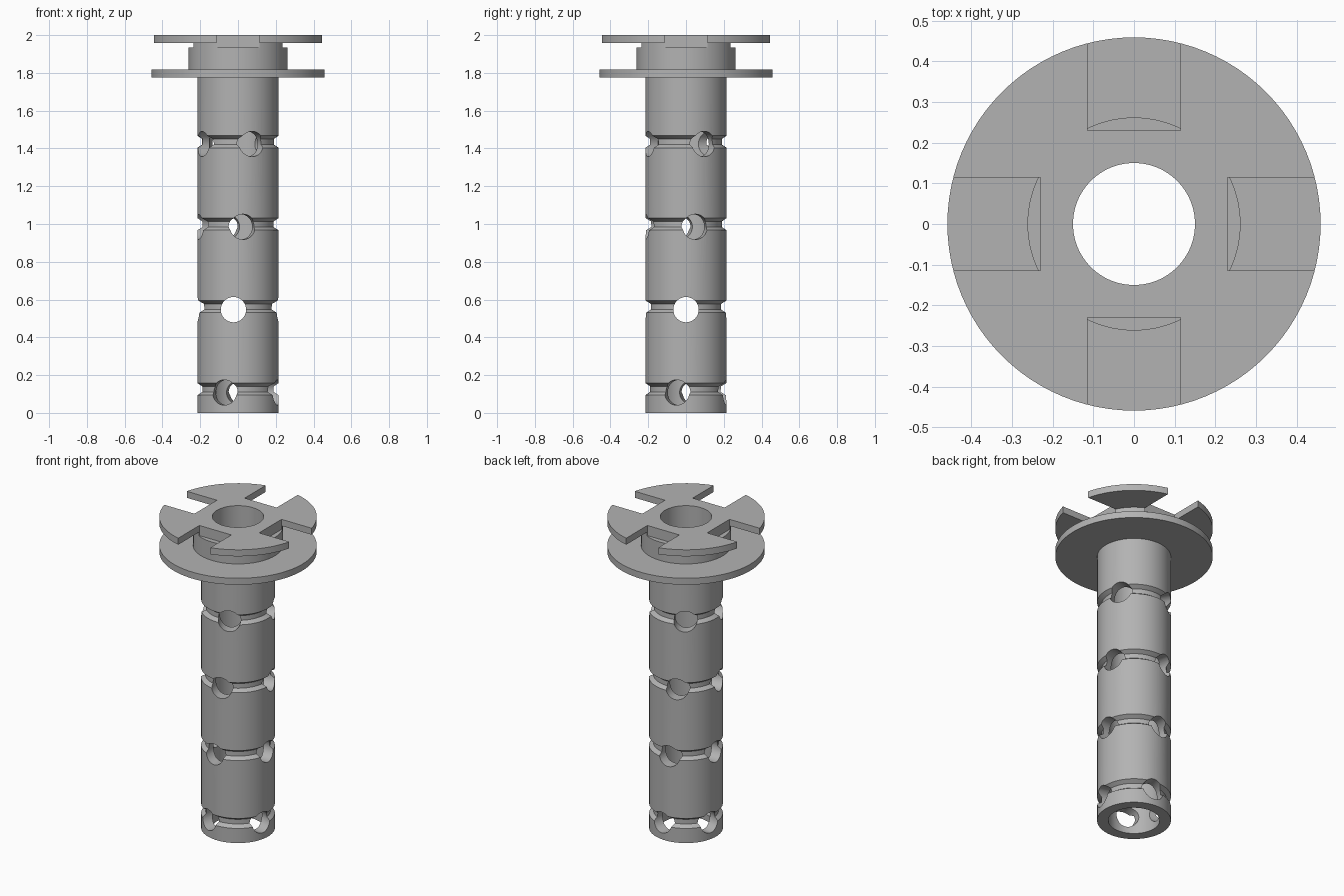
import bpy, bmesh, math
from mathutils import Matrix, Vector

cube = bpy.data.objects.get("Cube")
if cube:
    bpy.data.objects.remove(cube, do_unlink=True)

grey = bpy.data.materials.new("plain grey")
grey.use_nodes = True
tone = (0.45, 0.45, 0.45, 1)
grey.diffuse_color = tone
grey.node_tree.nodes["Principled BSDF"].inputs["Base Color"].default_value = tone

TUBE, BORE, FLANGE, COLLAR = 0.215, 0.15, 0.459, 0.262
LEVELS, FIRST, STEP = 4, 0.108, 0.4385
TURN = math.radians(13.5)


def make_object(name, bm):
    bmesh.ops.recalc_face_normals(bm, faces=bm.faces[:])
    mesh = bpy.data.meshes.new(name)
    bm.to_mesh(mesh)
    bm.free()
    mesh.materials.append(grey)
    obj = bpy.data.objects.new(name, mesh)
    bpy.context.collection.objects.link(obj)
    return obj


def lathe(name, profile, sides=96):
    """Turn a closed (radius, height) outline around z."""
    bm = bmesh.new()
    rings = []
    for i in range(sides):
        a = math.tau * i / sides
        rings.append([bm.verts.new((r * math.cos(a), r * math.sin(a), z)) for r, z in profile])
    n = len(profile)
    for i in range(sides):
        here, there = rings[i], rings[(i + 1) % sides]
        for j in range(n):
            k = (j + 1) % n
            bm.faces.new((here[j], there[j], there[k], here[k]))
    return make_object(name, bm)


def cut(target, cutter):
    cutter.hide_render = True
    mod = target.modifiers.new("cut", "BOOLEAN")
    mod.operation = "DIFFERENCE"
    mod.solver = "EXACT"
    mod.object = cutter
    bpy.context.view_layer.objects.active = target
    bpy.ops.object.modifier_apply(modifier=mod.name)
    bpy.data.objects.remove(cutter, do_unlink=True)


# Tube with ring grooves, lower flange, collar and top flange in one turned outline
outline = [(BORE, 0), (TUBE, 0)]
for i in range(LEVELS):
    mid = FIRST + 0.018 + i * (STEP - 0.002)
    outline += [(TUBE, mid - 0.032), (0.19, mid - 0.015), (0.19, mid + 0.015), (TUBE, mid + 0.032)]
outline += [(TUBE, 1.775), (FLANGE, 1.775), (FLANGE, 1.817), (COLLAR, 1.817),
            (COLLAR, 1.958), (FLANGE, 1.958), (FLANGE, 2), (BORE, 2)]
body = lathe("flanged_tube", outline)

# Crossed side holes, turning a little further at every level
for i in range(LEVELS):
    turn = Matrix.Rotation((i - 1) * TURN, 4, "Z")
    height = FIRST + i * STEP
    for axis, shift in (("X", Vector((-0.024, 0, height))), ("Y", Vector((0, 0, height)))):
        bm = bmesh.new()
        place = turn @ Matrix.Translation(shift) @ Matrix.Rotation(math.pi / 2, 4, axis)
        bmesh.ops.create_cone(bm, cap_ends=True, segments=40, radius1=0.067,
                              radius2=0.067, depth=1, matrix=place)
        cut(body, make_object("hole_cutter", bm))

# Four square notches through the top flange and into the collar rim
for i in range(4):
    bm = bmesh.new()
    place = (Matrix.Rotation(i * math.pi / 2, 4, "Z") @ Matrix.Translation((0.43, 0, 2.035))
             @ Matrix.Diagonal((0.4, 0.228, 0.2, 1)))
    bmesh.ops.create_cube(bm, size=1, matrix=place)
    cut(body, make_object("notch_cutter", bm))

# Smooth round walls with crisp edges
bpy.ops.object.select_all(action="DESELECT")
body.select_set(True)
bpy.context.view_layer.objects.active = body
bpy.ops.object.shade_smooth_by_angle(angle=math.radians(25))
